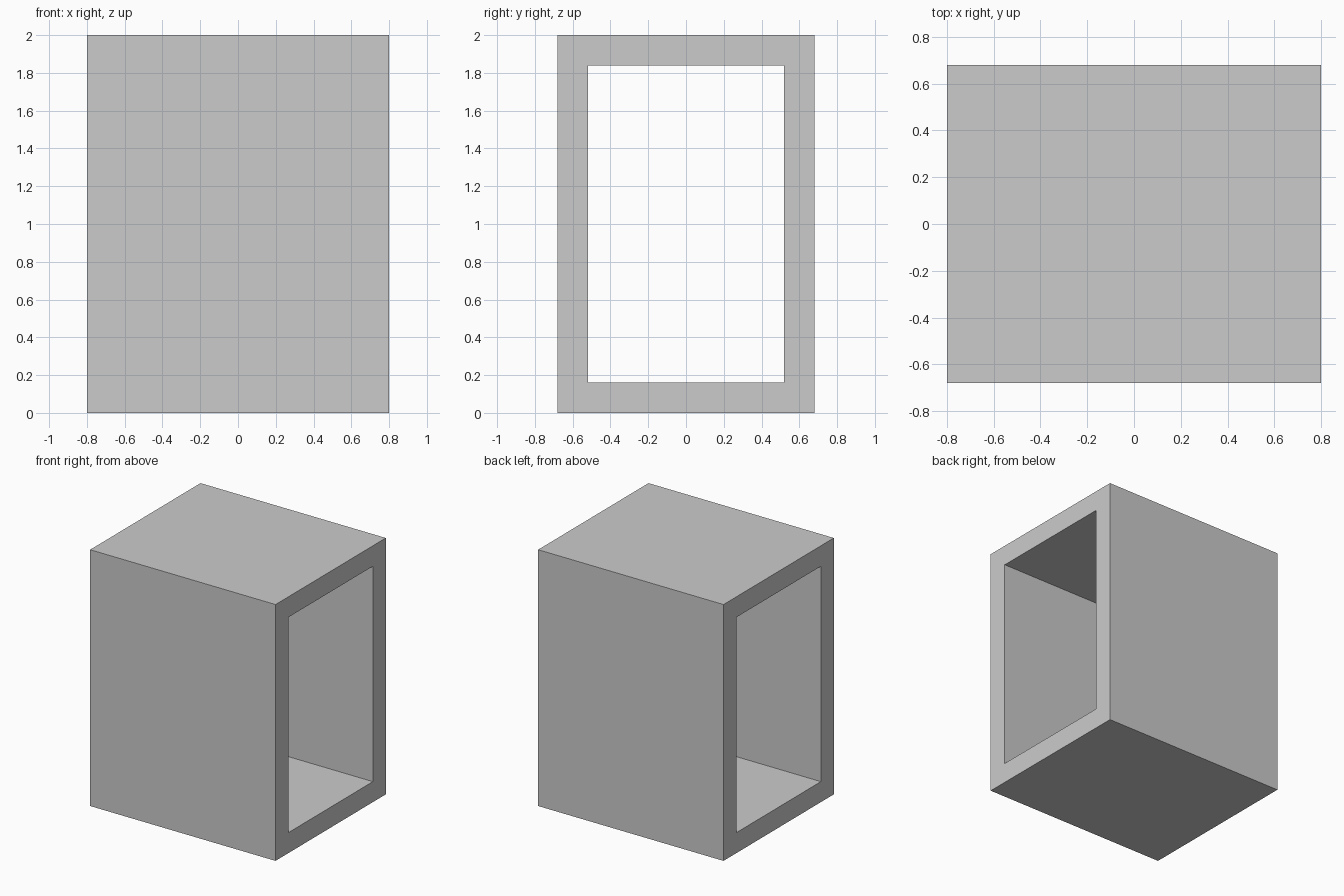
import bpy, bmesh

if "Cube" in bpy.data.objects:
    bpy.data.objects.remove(bpy.data.objects["Cube"])

HALF_LENGTH, HALF_WIDTH, HEIGHT, WALL = 0.80, 0.68, 2.0, 0.16


def rectangle(bm, inset):
    """Rectangular loop in the y-z plane at the left end."""
    y, z0, z1 = HALF_WIDTH - inset, inset, HEIGHT - inset
    return [bm.verts.new((-HALF_LENGTH, a, b))
            for a, b in ((-y, z0), (y, z0), (y, z1), (-y, z1))]


# Rectangular tube: a frame-shaped end face extruded along x
bm = bmesh.new()
outer, inner = rectangle(bm, 0), rectangle(bm, WALL)
for i in range(4):
    j = (i + 1) % 4
    bm.faces.new((outer[i], outer[j], inner[j], inner[i]))

result = bmesh.ops.extrude_face_region(bm, geom=bm.faces[:], use_keep_orig=True)
moved = [v for v in result["geom"] if isinstance(v, bmesh.types.BMVert)]
bmesh.ops.translate(bm, verts=moved, vec=(2 * HALF_LENGTH, 0, 0))
bmesh.ops.recalc_face_normals(bm, faces=bm.faces[:])

mesh = bpy.data.meshes.new("open_box_frame")
bm.to_mesh(mesh)
bm.free()
bpy.context.collection.objects.link(bpy.data.objects.new("open_box_frame", mesh))
